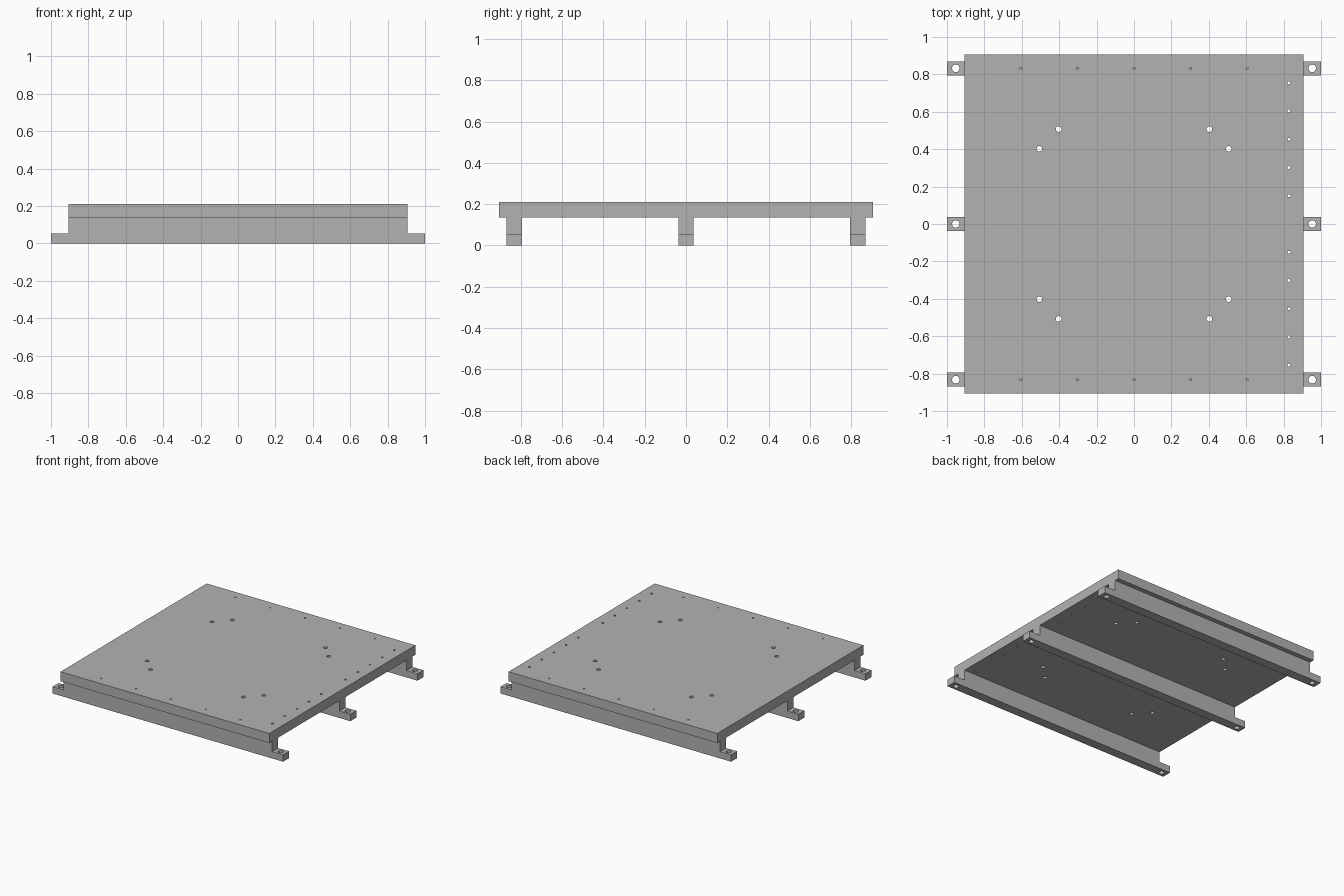
import bpy
import bmesh
from mathutils import Matrix

if "Cube" in bpy.data.objects:
    bpy.data.objects.remove(bpy.data.objects["Cube"], do_unlink=True)

grey = bpy.data.materials.new("plain grey")
colour = (0.45, 0.45, 0.45, 1)
grey.diffuse_color = colour
grey.use_nodes = True
grey.node_tree.nodes["Principled BSDF"].inputs["Base Color"].default_value = colour

HALF = 0.905          # half width of the square plate
PLATE_Z, TOP_Z = 0.135, 0.21
TAB_Z = 0.054
RAIL_Y = 0.832
RAIL_HALF = 0.037


def make_object(name, bm):
    bmesh.ops.recalc_face_normals(bm, faces=bm.faces)
    mesh = bpy.data.meshes.new(name)
    bm.to_mesh(mesh)
    bm.free()
    mesh.materials.append(grey)
    obj = bpy.data.objects.new(name, mesh)
    bpy.context.collection.objects.link(obj)
    return obj


def prism(name, outline, y0, y1):
    """Extrude an x-z outline along y."""
    bm = bmesh.new()
    face = bm.faces.new([bm.verts.new((x, y0, z)) for x, z in outline])
    new = bmesh.ops.extrude_face_region(bm, geom=[face])["geom"]
    verts = [v for v in new if isinstance(v, bmesh.types.BMVert)]
    bmesh.ops.translate(bm, verts=verts, vec=(0, y1 - y0, 0))
    return make_object(name, bm)


def drill(target, holes):
    """Cut vertical round holes, given as (x, y, radius)."""
    bm = bmesh.new()
    for x, y, radius in holes:
        bmesh.ops.create_cone(bm, cap_ends=True, segments=24, radius1=radius,
                              radius2=radius, depth=1,
                              matrix=Matrix.Translation((x, y, 0)))
    cutter = make_object(target.name + "_drill", bm)
    cutter.hide_render = True
    mod = target.modifiers.new("holes", 'BOOLEAN')
    mod.operation = 'DIFFERENCE'
    mod.solver = 'EXACT'
    mod.object = cutter
    bpy.context.view_layer.objects.active = target
    bpy.ops.object.modifier_apply(modifier=mod.name)
    bpy.data.objects.remove(cutter, do_unlink=True)


# Top plate
plate = prism("top_plate", [(-HALF, PLATE_Z), (HALF, PLATE_Z),
                            (HALF, TOP_Z), (-HALF, TOP_Z)], -HALF, HALF)
holes = []
for side in (-1, 1):
    # screw rows over the outer rails, and the row along the left edge
    holes += [(0.302 * i, side * RAIL_Y, 0.006) for i in range(-2, 3)]
    holes += [(0.828, side * 0.151 * i, 0.008) for i in range(1, 6)]
    # paired mounting holes
    for end in (-1, 1):
        holes += [(side * 0.403, end * 0.507, 0.015),
                  (side * 0.506, end * 0.402, 0.015)]
drill(plate, holes)

# Three rails with low drilled tabs at both ends
half_outline = [(1, 0), (1, TAB_Z), (HALF, TAB_Z), (HALF, PLATE_Z)]
outline = half_outline + [(-x, z) for x, z in reversed(half_outline)]
for name, y in (("front_rail", -RAIL_Y), ("middle_rail", 0), ("back_rail", RAIL_Y)):
    rail = prism(name, outline, y - RAIL_HALF, y + RAIL_HALF)
    drill(rail, [(-0.953, y, 0.02), (0.953, y, 0.02)])
